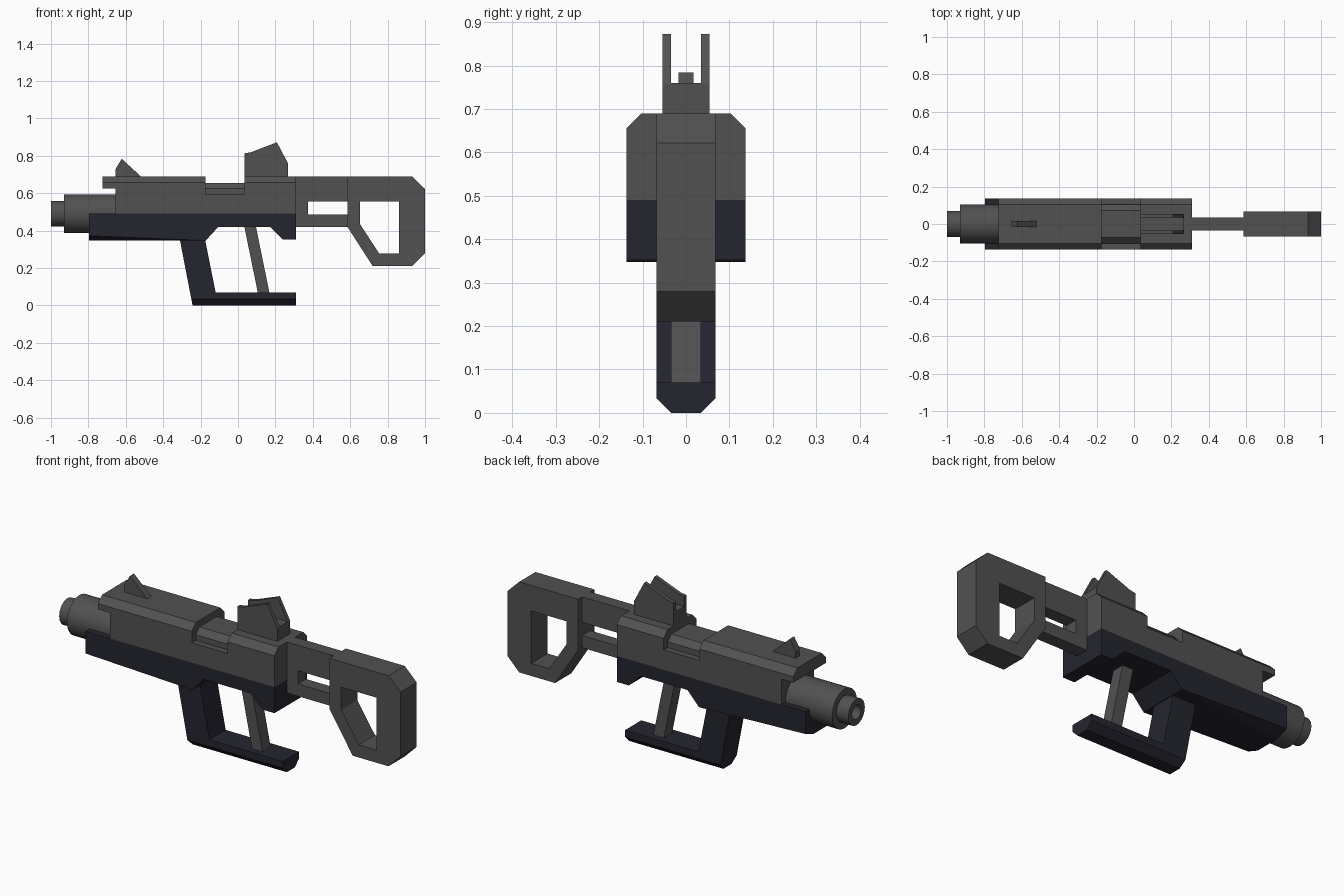
import bpy, bmesh, math
from mathutils import Vector

if "Cube" in bpy.data.objects:
    bpy.data.objects.remove(bpy.data.objects["Cube"])


def material(name, rgb):
    m = bpy.data.materials.new(name)
    m.diffuse_color = (*rgb, 1)
    m.use_nodes = True
    m.node_tree.nodes["Principled BSDF"].inputs["Base Color"].default_value = m.diffuse_color
    return m


GREY = material("gunmetal grey", (0.083, 0.083, 0.083))
NAVY = material("dark navy", (0.018, 0.018, 0.029))


def finish(name, bm, mat):
    bmesh.ops.recalc_face_normals(bm, faces=bm.faces[:])
    me = bpy.data.meshes.new(name)
    bm.to_mesh(me)
    bm.free()
    me.materials.append(mat)
    ob = bpy.data.objects.new(name, me)
    bpy.context.collection.objects.link(ob)
    return ob


def prism(loops, half, y=0.0):
    """Side profile (x, z), optional hole loops, extruded across y."""
    bm = bmesh.new()
    edges = []
    for loop in loops:
        vs = [bm.verts.new((px, y - half, pz)) for px, pz in loop]
        if len(loops) == 1:
            bm.faces.new(vs)
        else:
            edges += [bm.edges.new((vs[i - 1], vs[i])) for i in range(len(vs))]
    if edges:
        bmesh.ops.triangle_fill(bm, edges=edges, use_beauty=True,
                                normal=(0, -1, 0))
    r = bmesh.ops.extrude_face_region(bm, geom=bm.faces[:], use_keep_orig=True)
    moved = [g for g in r["geom"] if isinstance(g, bmesh.types.BMVert)]
    bmesh.ops.translate(bm, verts=moved, vec=(0, 2 * half, 0))
    bmesh.ops.recalc_face_normals(bm, faces=bm.faces[:])
    return bm


def chamfer(bm, z, size):
    """Chamfer the lengthwise edges lying at height z."""
    es = [e for e in bm.edges
          if all(abs(v.co.z - z) < 1e-4 for v in e.verts)
          and abs(e.verts[0].co.y - e.verts[1].co.y) < 1e-4]
    bmesh.ops.bevel(bm, geom=es, offset=size * math.sqrt(1), segments=1,
                    affect='EDGES', offset_type='OFFSET')


# Upper receiver with front lip and ejection gap
bm = prism([[(-.655, .49), (-.655, .625), (-.725, .625), (-.725, .69),
             (-.175, .69), (-.175, .595), (.035, .595), (.035, .69),
             (.31, .69), (.31, .49)]], .137)
chamfer(bm, .69, .034)
finish("upper_receiver", bm, GREY)

# Narrower core inside the gap
bm = prism([[(-.18, .59), (-.18, .655), (.04, .655), (.04, .59)]], .103)
chamfer(bm, .655, .03)
finish("receiver_core", bm, GREY)

# Lower receiver, lower front edges shaved to a taper
bm = prism([[(-.797, .49), (-.797, .347), (-.172, .347), (-.105, .42),
             (.17, .42), (.24, .352), (.31, .352), (.31, .49)]], .137)
for s in (1, -1):
    a = Vector((-.18, s * .137, .347))
    b = Vector((-.797, s * .137, .372))
    c = Vector((-.797, s * .07, .347))
    n = (b - a).cross(c - a)
    if n.z > 0:
        n.negate()
    bmesh.ops.bisect_plane(bm, geom=bm.verts[:] + bm.edges[:] + bm.faces[:],
                           plane_co=a, plane_no=n, clear_outer=True)
    bmesh.ops.holes_fill(bm, edges=bm.edges[:], sides=0)
finish("lower_receiver", bm, NAVY)

# Foregrip with bottom guard plate
bm = prism([[(-.31, .347), (-.175, .347), (-.12, .07), (.31, .07),
             (.31, 0), (-.243, 0)]], .068)
chamfer(bm, 0, .034)
finish("grip_guard", bm, NAVY)

# Rear strut joining the receiver and the guard
finish("rear_strut", prism([[(.033, .425), (.095, .425), (.168, .068),
                             (.106, .068)]], .034), GREY)

# Stock link (fork shape) and stock frame
finish("stock_link", prism([[(.31, .42), (.31, .69), (.585, .69), (.585, .555),
                             (.375, .555), (.375, .485), (.585, .485),
                             (.585, .42)]], .034), GREY)
finish("stock_frame", prism([
    [(.585, .69), (.93, .69), (1, .622), (1, .28), (.93, .21), (.72, .21),
     (.585, .42)],
    [(.652, .555), (.86, .555), (.86, .277), (.755, .277), (.652, .435)]],
    .068), GREY)

# Rear sight: base between two side walls
finish("rear_sight_base", prism([[(.035, .69), (.035, .76), (.268, .76),
                                  (.268, .69)]], .034), GREY)
for side, s in (("left", 1), ("right", -1)):
    finish("rear_sight_wall_" + side,
           prism([[(.035, .69), (.035, .813), (.068, .818), (.208, .872),
                   (.268, .758), (.268, .69)]], .01, s * .044), GREY)

# Front sight
finish("front_sight", prism([[(-.655, .69), (-.655, .728), (-.622, .784),
                              (-.52, .69)]], .017), GREY)

# Barrel and muzzle: lathed outline of (x, radius) with a bore
bm = bmesh.new()
N = 32
outline = [(-.64, .104), (-.93, .104), (-.93, .069), (-1, .069),
           (-1, .037), (-.9, .037)]
rings = [[bm.verts.new((x, r * math.cos(2 * math.pi * i / N),
                        .49 + r * math.sin(2 * math.pi * i / N)))
          for i in range(N)] for x, r in outline]
for r0, r1 in zip(rings, rings[1:]):
    for i in range(N):
        bm.faces.new((r0[i - 1], r0[i], r1[i], r1[i - 1]))
bm.faces.new(rings[0])
bm.faces.new(rings[-1])
barrel = finish("barrel", bm, GREY)
bpy.context.view_layer.objects.active = barrel
barrel.select_set(True)
bpy.ops.object.shade_smooth_by_angle(angle=math.radians(30))
